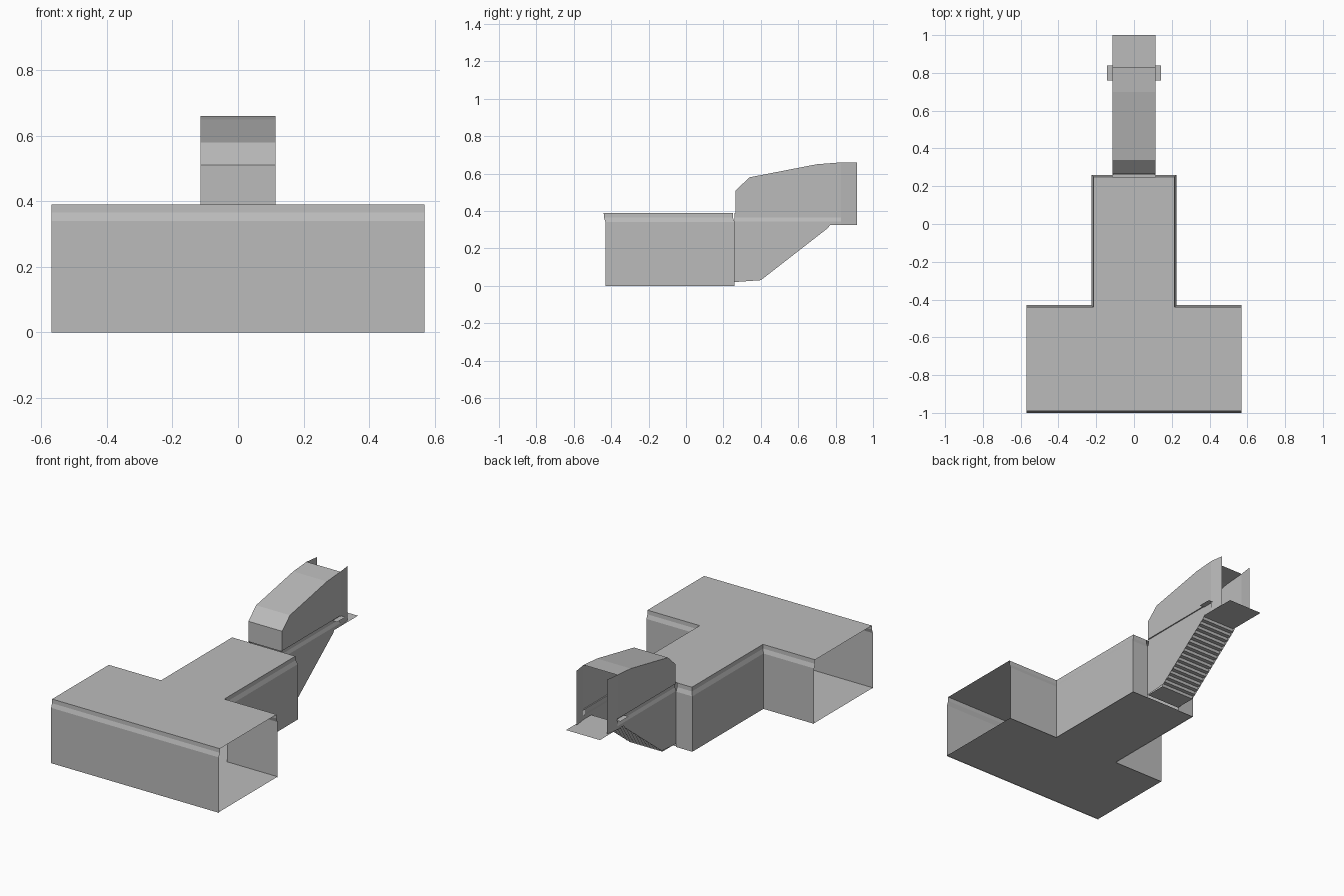
import bpy

cube = bpy.data.objects.get("Cube")
if cube:
    bpy.data.objects.remove(cube)

grey = bpy.data.materials.new("plain grey")
grey.use_nodes = True
COLOUR = (0.5, 0.5, 0.5, 1)
grey.diffuse_color = COLOUR
grey.node_tree.nodes["Principled BSDF"].inputs["Base Color"].default_value = COLOUR


def make(name, faces):
    """Build one object from a list of polygons."""
    verts, polys = [], []
    for face in faces:
        polys.append(range(len(verts), len(verts) + len(face)))
        verts += face
    mesh = bpy.data.meshes.new(name)
    mesh.from_pydata(verts, [], [list(p) for p in polys])
    mesh.materials.append(grey)
    obj = bpy.data.objects.new(name, mesh)
    bpy.context.collection.objects.link(obj)
    return obj


def strip(a, b):
    """Quads joining two polylines."""
    return [[a[i], a[i + 1], b[i + 1], b[i]] for i in range(len(a) - 1)]


def mirrored(faces):
    return faces + [[(-x, y, z) for x, y, z in reversed(f)] for f in faces]


def across(path, half):
    """Sweep a y-z path across the width."""
    return strip([(-half, y, z) for y, z in path], [(half, y, z) for y, z in path])


BAR, STEM, STAIR = 0.57, 0.225, 0.115
FRONT, INNER, REAR = -1.0, -0.43, 0.26
ROOF, FLOOR, LANDING = 0.39, 0.004, 0.325
# wall section: inset and height, with a shallow cove below the roof
SECTION = [(0, 0), (0, 0.34), (0.009, 0.365), (0.01, ROOF)]


def side_path(d, z):
    return [(BAR, INNER - d, z), (STEM - d, INNER - d, z),
            (STEM - d, REAR - d, z), (STAIR, REAR - d, z)]


def front_path(d, z):
    return [(-BAR, FRONT + d, z), (BAR, FRONT + d, z)]


def slab(d, z):
    """T-shaped floor or roof polygon."""
    half = side_path(d, z)[:3]
    return [front_path(d, z) + half + [(-x, y, w) for x, y, w in reversed(half)]]


# T-shaped corridor, open at both bar ends
side_walls, front_wall = [], []
for low, high in zip(SECTION, SECTION[1:]):
    side_walls += strip(side_path(*low), side_path(*high))
    front_wall += strip(front_path(*low), front_path(*high))
make("corridor_side_walls", mirrored(side_walls))
make("corridor_front_wall", front_wall)
make("corridor_roof", slab(0.01, ROOF))
make("corridor_floor", [f[::-1] for f in slab(0, FLOOR)])

# Stair enclosure sides: lower panel, recessed cove, upper panel
roof_path = [(0.265, 0.385), (0.265, 0.51), (0.34, 0.58), (0.70, 0.65), (0.83, 0.66)]
lower = [(REAR, 0.02), (0.40, 0.03), (0.76, 0.31), (0.77, LANDING),
         (0.83, LANDING), (0.83, 0.345), (REAR, 0.345)]
upper = roof_path[1:] + [(0.83, ROOF), (0.265, ROOF)]
sides = [[(STAIR, y, z) for y, z in outline] for outline in (lower, upper)]
cove = [(STAIR, 0.345), (0.108, 0.365), (0.108, ROOF), (STAIR, ROOF)]
sides += strip([(x, REAR, z) for x, z in cove], [(x, 0.83, z) for x, z in cove])
make("stair_side_panels", mirrored(sides))
make("stair_roof", across(roof_path, STAIR))

# Bottom floor and stair flight
STEPS = 16
start, end = (0.39, 0.02), (0.78, LANDING)
run, rise = (end[0] - start[0]) / STEPS, (end[1] - start[1]) / STEPS
flight = [(REAR, start[1]), start]
for i in range(STEPS):
    y, z = start[0] + i * run, start[1] + (i + 1) * rise
    flight += [(y, z), (y + run, z)]
make("stair_flight", across(flight, STAIR - 0.002))

# Landing plate, doorway wings and small side ledges
make("landing", across([end, (1.0, LANDING)], STAIR))
wing = [[(STAIR, 0.83, LANDING), (0.103, 0.915, LANDING),
         (0.103, 0.915, 0.66), (STAIR, 0.83, 0.66)]]
make("doorway_wings", mirrored(wing))
ledge = [[(0.11, 0.76, 0.385), (0.142, 0.76, 0.385),
          (0.142, 0.84, 0.385), (0.11, 0.84, 0.385)]]
make("side_ledges", mirrored(ledge))
